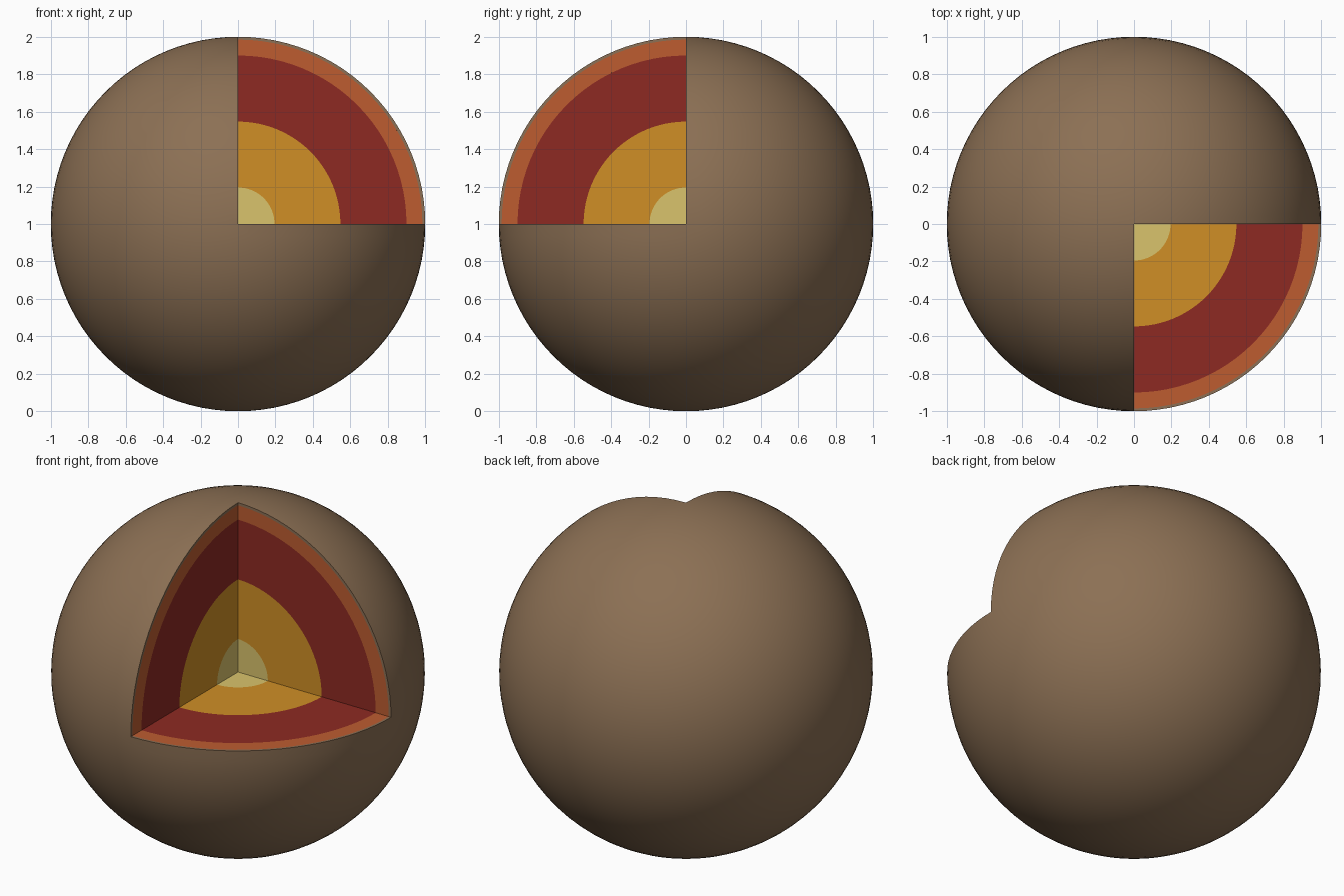
import bpy
import bmesh
import math

if "Cube" in bpy.data.objects:
    bpy.data.objects.remove(bpy.data.objects["Cube"])

SEGMENTS, RINGS = 96, 48


def make_layer(name, outer, inner, color):
    """Ball or shell with its front-right upper octant cut away."""
    bm = bmesh.new()
    bmesh.ops.create_uvsphere(bm, u_segments=SEGMENTS, v_segments=RINGS, radius=outer)

    # Remove the octant
    gone = []
    for f in bm.faces:
        c = f.calc_center_median()
        if c.x > 0 and c.y < 0 and c.z > 0:
            gone.append(f)
    bmesh.ops.delete(bm, geom=gone, context='FACES')
    rim = [e for e in bm.edges if e.is_boundary]

    if inner > 0:
        # Inner surface plus flat cut walls joining the two rims
        surface = list(bm.faces)
        twin = {v: bm.verts.new(v.co * (inner / outer)) for v in list(bm.verts)}
        for f in surface:
            bm.faces.new([twin[v] for v in reversed(f.verts)])
        for e in rim:
            a, b = e.verts
            bm.faces.new((a, b, twin[b], twin[a]))
    else:
        # Cut walls meeting at the centre
        centre = bm.verts.new((0, 0, 0))
        for e in rim:
            bm.faces.new((e.verts[0], e.verts[1], centre))
    bmesh.ops.recalc_face_normals(bm, faces=bm.faces)

    mesh = bpy.data.meshes.new(name)
    bm.to_mesh(mesh)
    bm.free()
    mat = bpy.data.materials.new(name)
    mat.diffuse_color = (*color, 1)
    mat.use_nodes = True
    mat.node_tree.nodes["Principled BSDF"].inputs["Base Color"].default_value = mat.diffuse_color
    mesh.materials.append(mat)
    obj = bpy.data.objects.new(name, mesh)
    obj.location.z = 1
    bpy.context.collection.objects.link(obj)

    bpy.ops.object.select_all(action='DESELECT')
    obj.select_set(True)
    bpy.context.view_layer.objects.active = obj
    bpy.ops.object.shade_smooth_by_angle(angle=math.radians(30))


# Layers from the outside in
make_layer("crust", 1.0, 0.985, (0.262, 0.162, 0.089))
make_layer("upper_mantle", 0.985, 0.9, (0.509, 0.107, 0.030))
make_layer("lower_mantle", 0.9, 0.547, (0.267, 0.023, 0.016))
make_layer("outer_core", 0.547, 0.195, (0.631, 0.275, 0.019))
make_layer("inner_core", 0.195, 0.0, (0.701, 0.552, 0.150))
